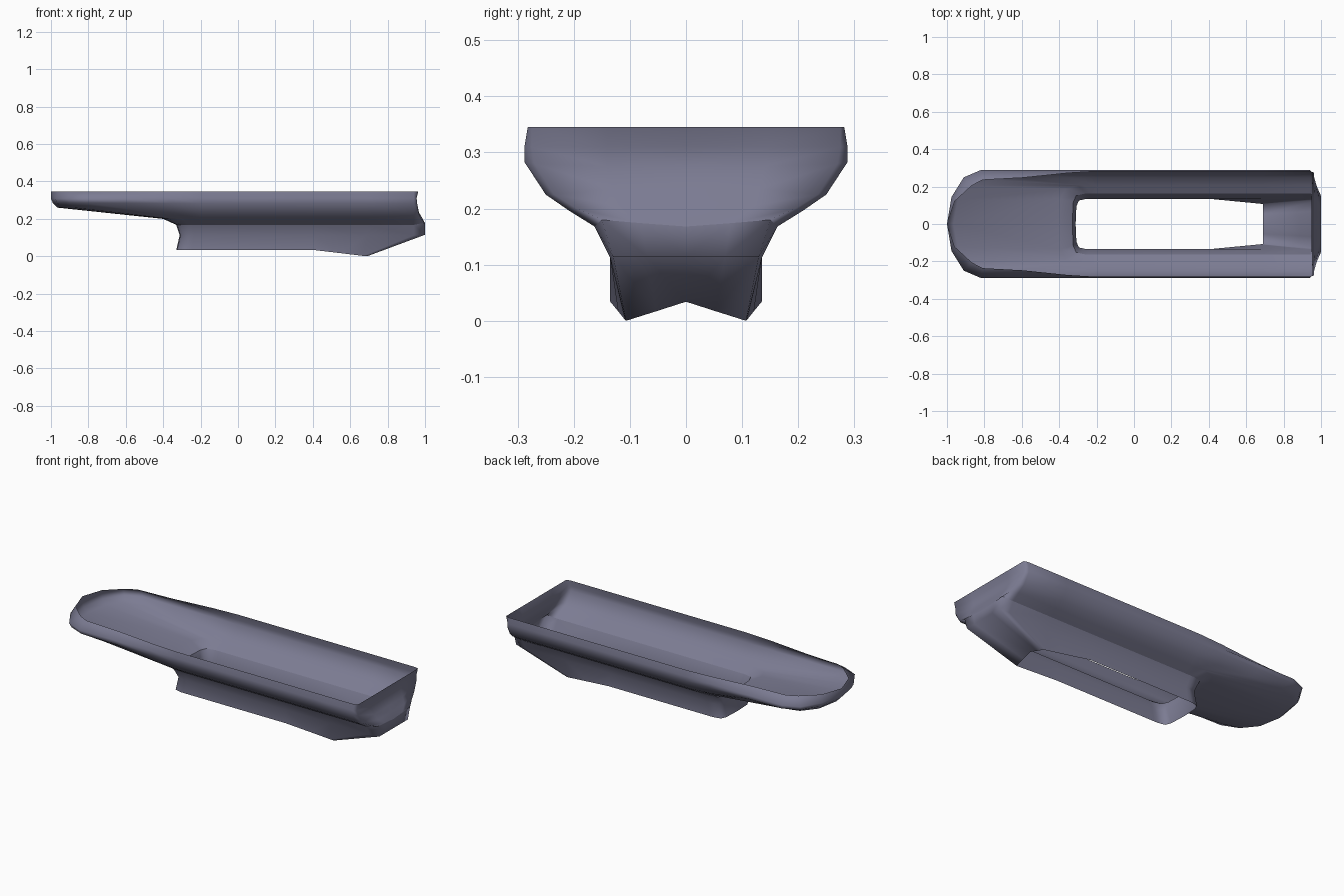
import bpy, bmesh
from math import sin, cos, pi

if "Cube" in bpy.data.objects:
    bpy.data.objects.remove(bpy.data.objects["Cube"])

TIP_STEPS = 3
SHOULDER = 5    # index of the ring that stays a crisp edge


def half_ring(tip_x, tip_len, tip_w, side_w, tip_z, side_z, powers, stations, end):
    """Half contour (y >= 0): rounded tip, long side, then the closed end."""
    px, py = powers
    pts = []
    # rounded tip
    for i in range(TIP_STEPS + 1):
        t = pi / 2 * i / TIP_STEPS
        c, s = max(cos(t), 0) ** px, sin(t) ** py
        pts.append((tip_x + tip_len * (1 - c), tip_w * s, tip_z))
    # blend from the tip to the full side section
    x0 = tip_x + tip_len
    for f, g in ((0.35, 0.25), (0.75, 0.8), (1.0, 1.0)):
        pts.append((x0 + (-0.2 - x0) * f,
                    tip_w + (side_w - tip_w) * g,
                    tip_z + (side_z - tip_z) * g))
    # straight side, then corner and centre of the end
    pts += [(x, side_w, side_z) for x in stations]
    return pts + end


S = (0.4, 0.69, 0.94)
ROUND, BOXY = (1, 1), (0.5, 0.5)
rings = [
    # open top rim, drawn in to a point at the tip
    half_ring(-1.0, 0.192, 0.236, 0.282, 0.345, 0.345, (1.7, 0.95), S,
              [(0.963, 0.275, 0.345), (0.963, 0.14, 0.345), (0.963, 0, 0.345)]),
    # widest band
    half_ring(-1.0, 0.18, 0.288, 0.288, 0.308, 0.31, ROUND, S,
              [(0.955, 0.275, 0.31), (0.952, 0.14, 0.31), (0.952, 0, 0.31)]),
    half_ring(-0.99, 0.18, 0.28, 0.288, 0.285, 0.283, ROUND, S,
              [(0.958, 0.27, 0.28), (0.95, 0.14, 0.275), (0.95, 0, 0.275)]),
    # lower curve of the side and edge of the tray floor
    half_ring(-0.965, 0.19, 0.235, 0.25, 0.26, 0.225, (0.9, 0.9), S,
              [(0.967, 0.235, 0.225), (0.967, 0.13, 0.235), (0.967, 0, 0.235)]),
    half_ring(-0.40, 0.10, 0.205, 0.208, 0.20, 0.196, (0.6, 0.6), S,
              [(0.98, 0.195, 0.20), (0.985, 0.12, 0.205), (0.985, 0, 0.205)]),
    # shoulder
    half_ring(-0.33, 0.07, 0.163, 0.163, 0.168, 0.168, BOXY, S,
              [(1.0, 0.15, 0.18), (1.0, 0.08, 0.174), (1.0, 0, 0.168)]),
    # waist of the well
    half_ring(-0.312, 0.06, 0.135, 0.135, 0.112, 0.112, BOXY, S,
              [(1.0, 0.13, 0.115), (1.0, 0.07, 0.115), (1.0, 0, 0.115)]),
    # open bottom edge of the well
    half_ring(-0.33, 0.06, 0.135, 0.135, 0.034, 0.034, BOXY, (0.4,),
              [(0.545, 0.121, 0.017), (0.67, 0.109, 0.002), (0.69, 0.107, 0.0),
               (0.69, 0.053, 0.017), (0.69, 0, 0.034)]),
]

# loft the rings into one thin, smooth half shell
bm = bmesh.new()
rows = [[bm.verts.new(p) for p in r] for r in rings]
for a, b in zip(rows, rows[1:]):
    for i in range(len(a) - 1):
        bm.faces.new((a[i], a[i + 1], b[i + 1], b[i])).smooth = True
for v, w in zip(rows[SHOULDER], rows[SHOULDER][1:]):
    bm.edges.get((v, w)).smooth = False
mesh = bpy.data.meshes.new("funnel_shell")
bm.to_mesh(mesh)
bm.free()
shell = bpy.data.objects.new("funnel_shell", mesh)
bpy.context.collection.objects.link(shell)
bpy.context.view_layer.objects.active = shell
shell.select_set(True)

# mirror to the other side
mirror = shell.modifiers.new("Mirror", 'MIRROR')
mirror.use_axis = (False, True, False)
mirror.merge_threshold = 0.0005
bpy.ops.object.modifier_apply(modifier="Mirror")

# dark blue-grey finish
finish = bpy.data.materials.new("dark_grey")
finish.diffuse_color = (0.2, 0.2, 0.29, 1)
finish.use_nodes = True
finish.node_tree.nodes["Principled BSDF"].inputs["Base Color"].default_value = finish.diffuse_color
shell.data.materials.append(finish)
